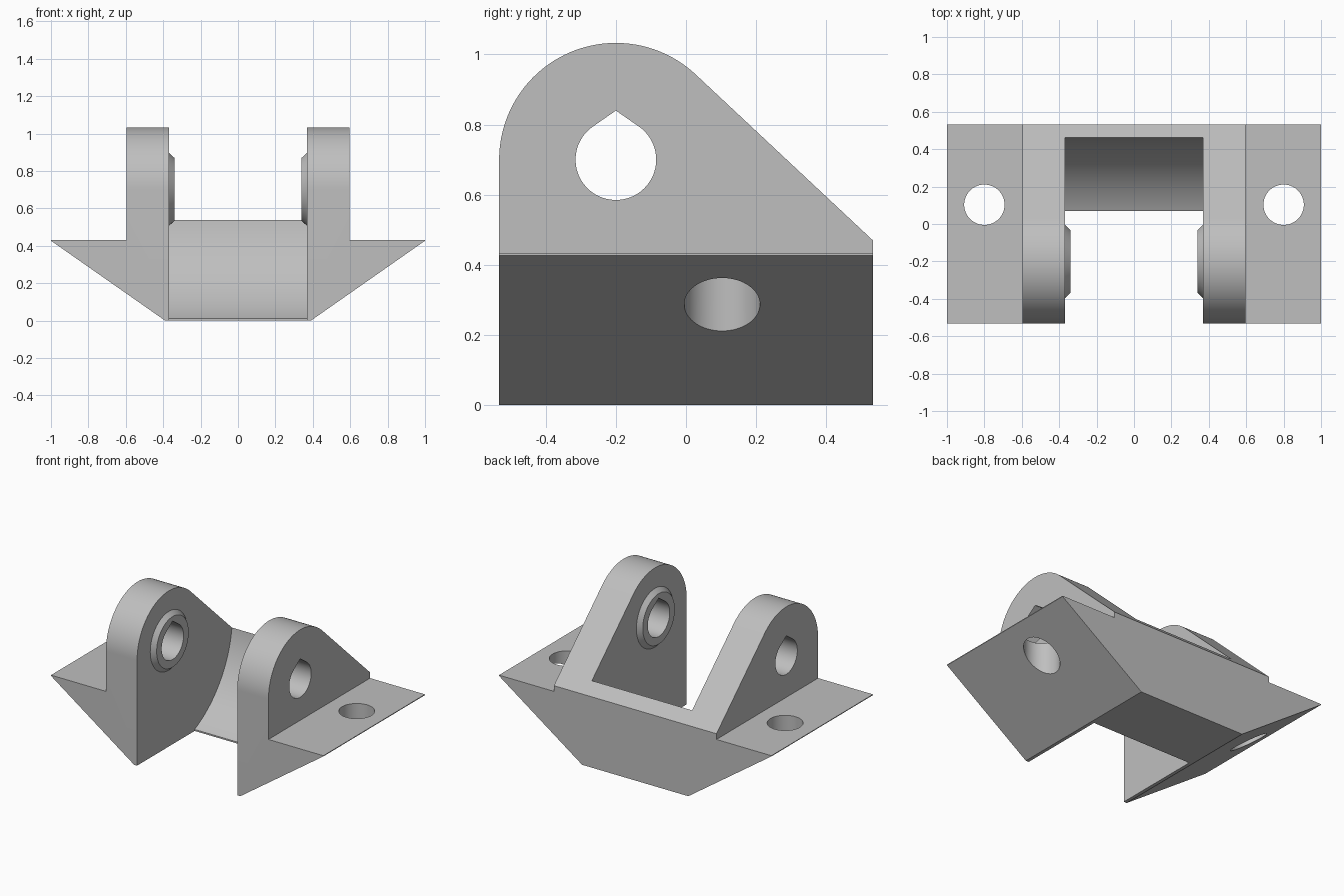
import bpy, bmesh, math
from mathutils import Matrix, Vector

if "Cube" in bpy.data.objects:
    bpy.data.objects.remove(bpy.data.objects["Cube"])

PIVOT_Y, PIVOT_Z = -0.2, 0.70
EAR_IN, EAR_OUT = 0.368, 0.597
HALF_DEPTH = 0.533

grey = bpy.data.materials.new("plain grey")
grey.use_nodes = True
grey.diffuse_color = (0.52, 0.52, 0.52, 1)
grey.node_tree.nodes["Principled BSDF"].inputs["Base Color"].default_value = grey.diffuse_color


def finish(bm, name):
    bmesh.ops.recalc_face_normals(bm, faces=bm.faces)
    mesh = bpy.data.meshes.new(name)
    bm.to_mesh(mesh)
    bm.free()
    mesh.materials.append(grey)
    obj = bpy.data.objects.new(name, mesh)
    bpy.context.collection.objects.link(obj)
    return obj


def prism(name, points, axis, start, end):
    """Extrude a 2D profile along an axis; x uses (y, z), y uses (x, z), z uses (x, y)."""
    place = {"x": lambda a, b: (start, a, b),
             "y": lambda a, b: (a, start, b),
             "z": lambda a, b: (a, b, start)}[axis]
    bm = bmesh.new()
    face = bm.faces.new([bm.verts.new(place(a, b)) for a, b in points])
    out = bmesh.ops.extrude_face_region(bm, geom=[face])
    step = Vector([(end - start) * (axis == k) for k in "xyz"])
    moved = [v for v in out["geom"] if isinstance(v, bmesh.types.BMVert)]
    bmesh.ops.translate(bm, verts=moved, vec=step)
    return finish(bm, name)


def arc(cy, cz, r, a0, a1, n):
    angles = [math.radians(a0 + (a1 - a0) * i / n) for i in range(n + 1)]
    return [(cy + r * math.cos(a), cz + r * math.sin(a)) for a in angles]


def combine(target, tool, operation):
    mod = target.modifiers.new(operation.lower(), "BOOLEAN")
    mod.operation, mod.object, mod.solver = operation, tool, "EXACT"
    bpy.context.view_layer.objects.active = target
    bpy.ops.object.modifier_apply(modifier=mod.name)
    bpy.data.objects.remove(tool)


# Side profile: rounded ear with a sloping back
side = [(-HALF_DEPTH, 0), (HALF_DEPTH, 0), (HALF_DEPTH, 0.47)]
side += arc(PIVOT_Y, PIVOT_Z, 0.333, 46, 180, 48)
bracket = prism("hinge_bracket", side, "x", -1.2, 1.2)

# Front profile: tapered wings with a tall centre
half = [(0.39, 0), (1, 0.427), (1, 0.432), (EAR_OUT, 0.432), (EAR_OUT, 1.2)]
half[0] = (0.39, 0)
below = [(0.39, -0.1)]
outline = below + half
front = outline + [(-x, z) for x, z in reversed(outline)]
combine(bracket, prism("front_outline", front, "y", -0.8, 0.8), "INTERSECT")

# Curved clearance between the ears
gap = [(-0.8, -0.1), (0.07, -0.1)]
gap += arc(PIVOT_Y, 0.62, 0.667, -66.1, 0, 40)
gap += [(0.467, 1.2), (-0.8, 1.2)]
combine(bracket, prism("clearance", gap, "x", -EAR_IN, EAR_IN), "DIFFERENCE")

# Conical bosses on the inner ear faces
for sign in (-1, 1):
    bm = bmesh.new()
    bmesh.ops.create_cone(
        bm, cap_ends=True, segments=64, radius1=0.216, radius2=0.168, depth=0.05,
        matrix=Matrix.Translation((sign * 0.365, PIVOT_Y, PIVOT_Z + 0.002))
        @ Matrix.Rotation(-sign * math.pi / 2, 4, "Y"))
    combine(bracket, finish(bm, "boss"), "UNION")

# Teardrop pivot bore through both ears
bore = arc(PIVOT_Y, PIVOT_Z, 0.115, 125, 415, 60) + [(PIVOT_Y, PIVOT_Z + 0.14)]
combine(bracket, prism("pivot_bore", bore, "x", -1.2, 1.2), "DIFFERENCE")

# Screw holes through the wings
for sign in (-1, 1):
    ring = arc(sign * 0.8, 0.103, 0.108, 0, 354.375, 63)
    combine(bracket, prism("screw_hole", ring, "z", -0.2, 0.8), "DIFFERENCE")

bpy.ops.object.select_all(action="DESELECT")
bracket.select_set(True)
bpy.context.view_layer.objects.active = bracket
bpy.ops.object.shade_smooth_by_angle(angle=math.radians(20))
